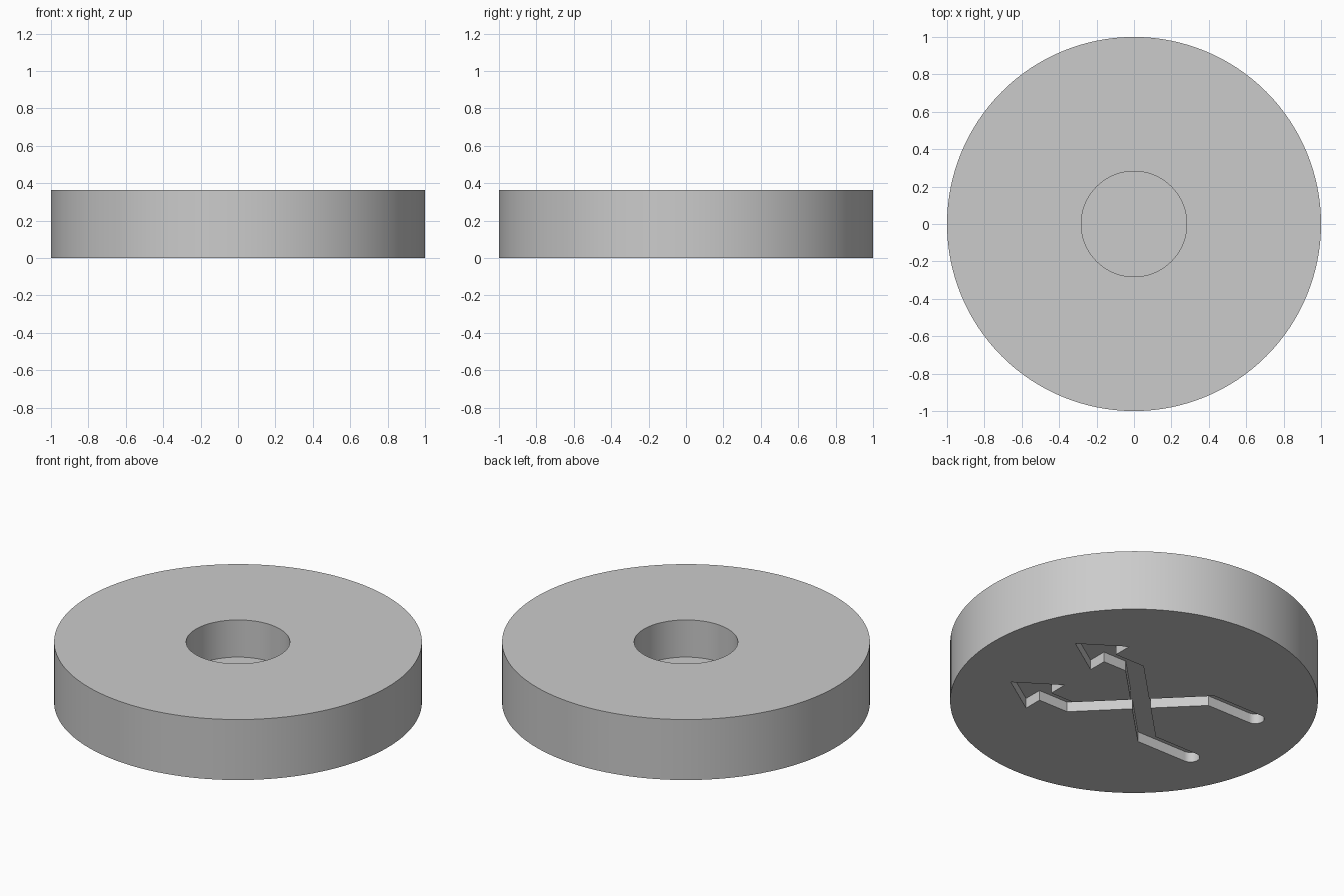
import bpy, bmesh, math
from mathutils import Vector

HEIGHT, HOLE_R, HOLE_FLOOR = 0.363, 0.282, 0.14
GROOVE_DEPTH, HALF_W, LANE_Y = 0.06, 0.05, 0.273

default = bpy.data.objects.get("Cube")
if default:
    bpy.data.objects.remove(default, do_unlink=True)

grey = bpy.data.materials.new("light grey")
grey.use_nodes = True
grey.diffuse_color = (0.6, 0.6, 0.6, 1)
grey.node_tree.nodes["Principled BSDF"].inputs["Base Color"].default_value = (0.6, 0.6, 0.6, 1)


def prism(name, outline, bottom, top):
    """Extrude a flat outline between two heights."""
    bm = bmesh.new()
    face = bm.faces.new([bm.verts.new((x, y, bottom)) for x, y in outline])
    moved = bmesh.ops.extrude_face_region(bm, geom=[face])["geom"]
    bmesh.ops.translate(bm, vec=Vector((0, 0, top - bottom)),
                        verts=[v for v in moved if isinstance(v, bmesh.types.BMVert)])
    bmesh.ops.recalc_face_normals(bm, faces=bm.faces)
    mesh = bpy.data.meshes.new(name)
    bm.to_mesh(mesh)
    bm.free()
    mesh.materials.append(grey)
    obj = bpy.data.objects.new(name, mesh)
    bpy.context.collection.objects.link(obj)
    return obj


def arc(cx, cy, radius, start, end, steps):
    angles = [math.radians(start + (end - start) * i / steps) for i in range(steps + 1)]
    return [(cx + radius * math.cos(a), cy + radius * math.sin(a)) for a in angles]


def arrow_outline(side):
    """Bent arrow: round tail, diagonal crossing, pointed head towards +x."""
    miter = HALF_W * math.tan(math.radians(22.5))
    bend_a, bend_b, base, tip, wing = -0.32, 0.225, 0.40, 0.645, 0.163
    points = arc(-0.63, -LANE_Y, HALF_W, 90, 270, 16) + [
        (bend_a + miter, -LANE_Y - HALF_W),
        (bend_b + miter, LANE_Y - HALF_W),
        (base, LANE_Y - HALF_W),
        (base, LANE_Y - wing),
        (tip, LANE_Y),
        (base, LANE_Y + wing),
        (base, LANE_Y + HALF_W),
        (bend_b - miter, LANE_Y + HALF_W),
        (bend_a - miter, -LANE_Y + HALF_W),
    ]
    return [(x, side * y) for x, y in points]


# Round body
disc = prism("disc_body", arc(0, 0, 1, 0, 360, 128)[:-1], 0, HEIGHT)

# Blind centre hole above, two crossing arrow grooves below
cutters = [prism("hole_cutter", arc(0, 0, HOLE_R, 0, 360, 96)[:-1], HOLE_FLOOR, HEIGHT + 0.1)]
for side, label in ((1, "rising"), (-1, "falling")):
    cutters.append(prism(label + "_arrow_cutter", arrow_outline(side), -0.1, GROOVE_DEPTH))

bpy.ops.object.select_all(action="DESELECT")
disc.select_set(True)
bpy.context.view_layer.objects.active = disc
for cutter in cutters:
    cutter.hide_render = True
    cut = disc.modifiers.new(cutter.name, "BOOLEAN")
    cut.operation, cut.solver, cut.object = "DIFFERENCE", "EXACT", cutter
    bpy.ops.object.modifier_apply(modifier=cut.name)
    bpy.data.objects.remove(cutter, do_unlink=True)

# Smooth walls, crisp rims
bpy.ops.object.shade_smooth_by_angle(angle=math.radians(30))
